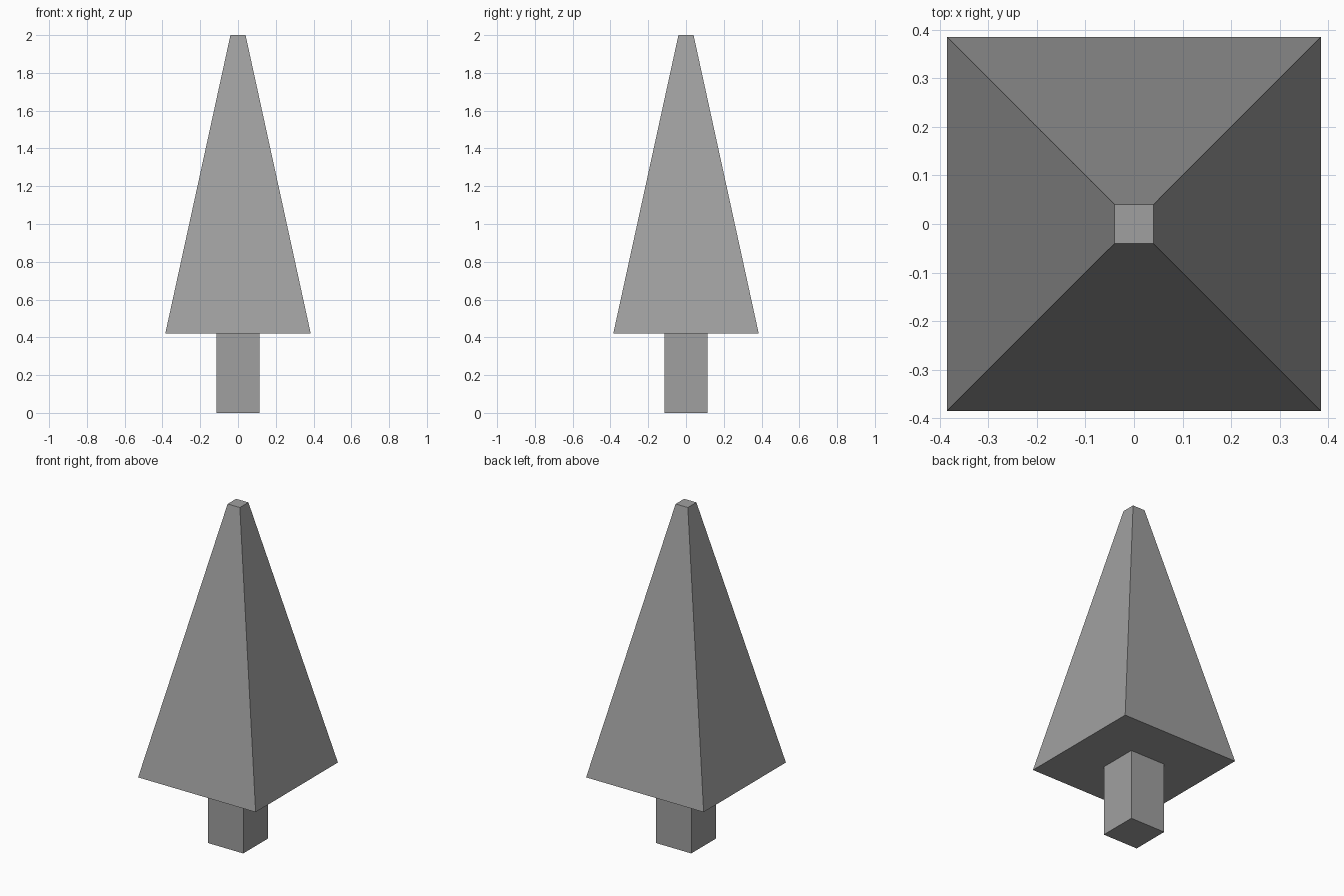
import bpy
import bmesh
from mathutils import Matrix

default_cube = bpy.data.objects.get("Cube")
if default_cube:
    bpy.data.objects.remove(default_cube, do_unlink=True)

# Single flat grey
GREY = (0.35, 0.35, 0.35, 1.0)
grey = bpy.data.materials.new("plain grey")
grey.use_nodes = True
grey.diffuse_color = GREY
grey.node_tree.nodes["Principled BSDF"].inputs["Base Color"].default_value = GREY


def square_taper(name, bottom_half, top_half, z_low, z_high):
    """Four-sided block whose square section changes from bottom to top."""
    bm = bmesh.new()
    bmesh.ops.create_cube(bm, size=2)
    for v in bm.verts:
        half, z = (top_half, z_high) if v.co.z > 0 else (bottom_half, z_low)
        v.co = (v.co.x * half, v.co.y * half, z)
    mesh = bpy.data.meshes.new(name)
    bm.to_mesh(mesh)
    bm.free()
    mesh.materials.append(grey)
    obj = bpy.data.objects.new(name, mesh)
    bpy.context.collection.objects.link(obj)
    return obj


# Straight trunk under a tall truncated pyramid of foliage
square_taper("trunk", 0.115, 0.115, 0, 0.42)
square_taper("foliage", 0.385, 0.04, 0.42, 2)
